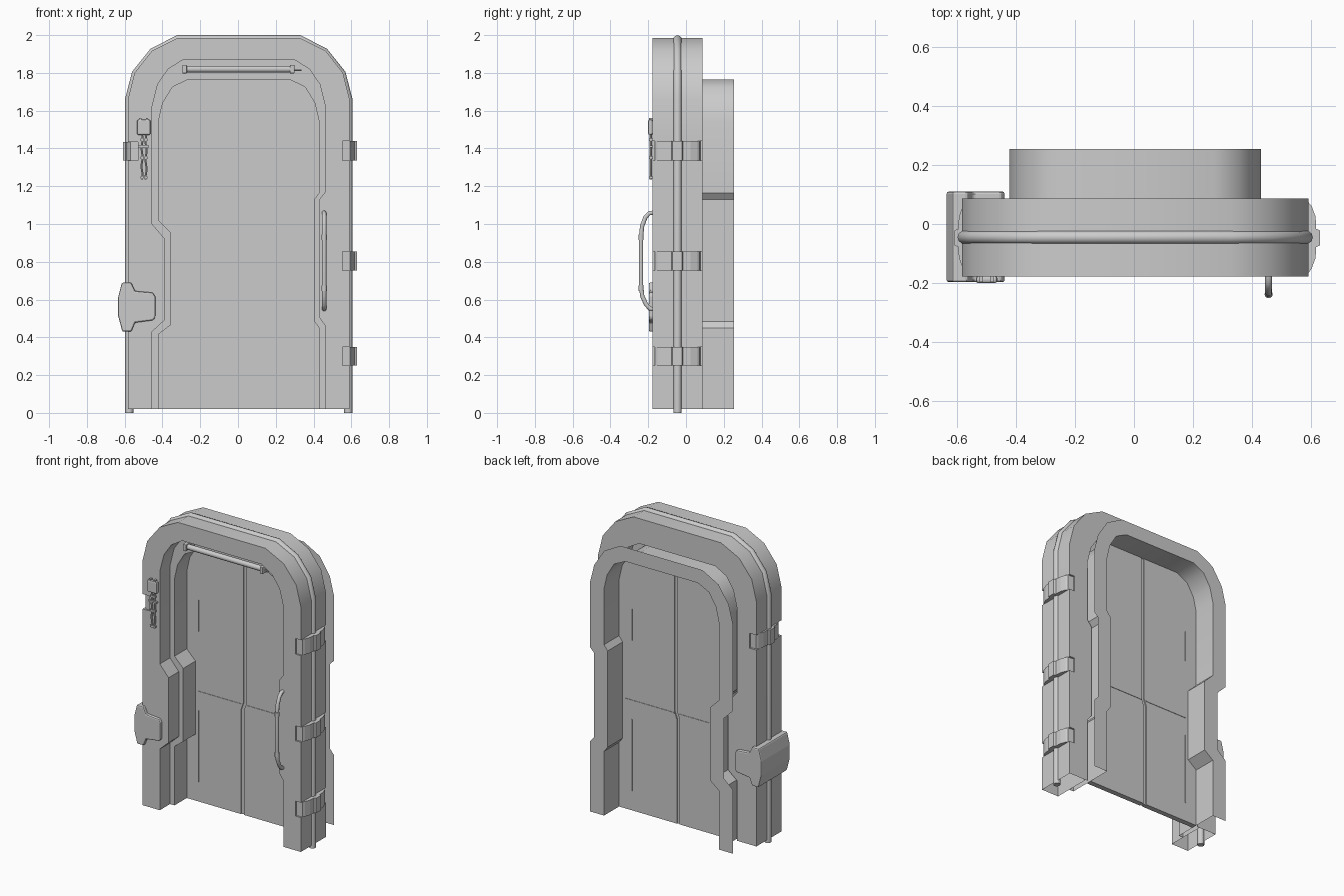
import bpy, bmesh, math

if "Cube" in bpy.data.objects:
    bpy.data.objects.remove(bpy.data.objects["Cube"])

CX = 0.008          # mirroring shift: the arches are centred slightly right of x = 0
BOT = 0.02


def finish(name, bm):
    bmesh.ops.remove_doubles(bm, verts=bm.verts, dist=0.0002)
    bmesh.ops.recalc_face_normals(bm, faces=bm.faces)
    me = bpy.data.meshes.new(name)
    bm.to_mesh(me)
    bm.free()
    ob = bpy.data.objects.new(name, me)
    bpy.context.collection.objects.link(ob)
    return ob


def smooth(ob, deg=35):
    bpy.ops.object.select_all(action='DESELECT')
    bpy.context.view_layer.objects.active = ob
    ob.select_set(True)
    bpy.ops.object.shade_smooth_by_angle(angle=math.radians(deg))


def arch(left_arc, left_low=(), right_low=()):
    """Open path: left foot, left jogs, arch, right jogs, right foot."""
    right_arc = [(CX - x, z) for x, z in reversed(left_arc)]
    foot = [(left_arc[0][0], BOT)]
    return foot + list(left_low) + list(left_arc) + right_arc + list(right_low) + [(right_arc[-1][0], BOT)]


def wall(bm, path, y0, y1):
    for a, b in zip(path, path[1:]):
        bm.faces.new([bm.verts.new(p) for p in
                      ((a[0], y0, a[1]), (b[0], y0, b[1]), (b[0], y1, b[1]), (a[0], y1, a[1]))])


def cap(bm, outer, inner, y):
    bm.faces.new([bm.verts.new((x, y, z)) for x, z in outer + inner[::-1]])


def prism(name, pts, lo, hi, axis='Y', bevel=0.0):
    """Closed polygon extruded along Y (points x,z) or Z (points x,y)."""
    bm = bmesh.new()
    pos = (lambda p, t: (p[0], t, p[1])) if axis == 'Y' else (lambda p, t: (p[0], p[1], t))
    a = [bm.verts.new(pos(p, lo)) for p in pts]
    b = [bm.verts.new(pos(p, hi)) for p in pts]
    bm.faces.new(a)
    bm.faces.new(b[::-1])
    n = len(pts)
    for i in range(n):
        bm.faces.new((a[i], b[i], b[(i + 1) % n], a[(i + 1) % n]))
    ob = finish(name, bm)
    if bevel:
        m = ob.modifiers.new("bevel", 'BEVEL')
        m.width, m.segments, m.limit_method = bevel, 2, 'ANGLE'
    return ob


def box(name, x0, x1, y0, y1, z0, z1, bevel=0.0):
    return prism(name, [(x0, z0), (x1, z0), (x1, z1), (x0, z1)], y0, y1, bevel=bevel)


def tube(name, pts, r, res=3):
    cu = bpy.data.curves.new(name, 'CURVE')
    cu.dimensions = '3D'
    cu.bevel_depth, cu.bevel_resolution, cu.use_fill_caps = r, res, True
    sp = cu.splines.new('POLY')
    sp.points.add(len(pts) - 1)
    for p, co in zip(sp.points, pts):
        p.co = (*co, 1)
    ob = bpy.data.objects.new(name, cu)
    bpy.context.collection.objects.link(ob)
    bpy.ops.object.select_all(action='DESELECT')
    bpy.context.view_layer.objects.active = ob
    ob.select_set(True)
    bpy.ops.object.convert(target='MESH')
    smooth(bpy.context.object, 40)


def notch(x, xi, bands):
    """Hinge cut-outs in the side of the outer frame path."""
    return [p for z0, z1 in bands for p in ((x, z0), (xi, z0), (xi, z1), (x, z1))]


# Profiles of the arches (x, z)
RIGHT_HINGES = [(.25, .35), (.755, .855), (1.335, 1.44)]
LEFT_HINGES = [(1.335, 1.435)]
outer = arch([(-.583, 1.66), (-.548, 1.80), (-.455, 1.918), (-.32, 1.985)],
             notch(-.583, -.53, LEFT_HINGES), notch(.591, .552, RIGHT_HINGES)[::-1])
opening = arch([(-.455, 1.62), (-.425, 1.74), (-.37, 1.82), (-.29, 1.87)],
               [(-.455, .43), (-.39, .49), (-.39, .925), (-.455, 1.0)],
               [(.463, 1.17), (.43, 1.13), (.43, .505), (.463, .46)])
inner = arch([(-.422, 1.54), (-.399, 1.64), (-.347, 1.725), (-.265, 1.765)],
             [(-.422, .415), (-.357, .465), (-.357, .955), (-.422, 1.02)],
             [(.43, 1.165), (.403, 1.13), (.403, .485), (.43, .45)])
flange = arch([(-.525, 1.56), (-.495, 1.68), (-.42, 1.795), (-.30, 1.86)],
              [(-.525, .45), (-.46, .505), (-.46, .91), (-.525, .975)],
              [(.533, 1.12), (.503, 1.09), (.503, .525), (.533, .49)])
lip = [((a[0] + b[0]) / 2, (a[1] + b[1]) / 2) for a, b in zip(opening, inner)]

# Main frame: hollow shell, open at the bottom, narrower at the rear
bm = bmesh.new()
wall(bm, outer, -.178, .087)
wall(bm, opening, -.178, .087)
cap(bm, outer, opening, -.178)
cap(bm, outer, opening, .087)
smooth(finish("door_frame", bm))
bm = bmesh.new()
cap(bm, opening, lip, .087)
finish("rear_lip", bm)

# Inner step, tunnel and thin rear flange
bm = bmesh.new()
cap(bm, opening, inner, -.07)
wall(bm, inner, -.07, .254)
cap(bm, flange, inner, .254)
smooth(finish("inner_liner", bm))

# Seal tube around the frame
seal = arch([(-.576, 1.66), (-.541, 1.796), (-.45, 1.91), (-.318, 1.978)])
tube("seal_tube", [(x, -.045, 0 if z == BOT else z) for x, z in seal], .022)

# Door core and two leaves divided by a stepped seam
prism("door_core", inner, .067, .088)
mid = len(inner) // 2
seam_l = [(-.02, BOT), (-.02, .72), (-.002, .77), (-.002, 1.765)]
seam_r = [(x + .022, z) for x, z in seam_l]
for side, y0, y1 in (("front", .06, .067), ("back", .088, .095)):
    prism("left_leaf_" + side, inner[:mid] + seam_l[::-1], y0, y1)
    prism("right_leaf_" + side, seam_r + inner[mid:], y0, y1)
    # hairline panel seams
    f0, f1 = y0 - .003, y1 + .003
    for s in (-1, 1):
        for z0, z1 in ((.15, .63), (1.16, 1.37)):
            box("panel_seam_" + side, s * .335 - .003, s * .335 + .003, f0, f1, z0, z1)
    box("cross_seam_left_" + side, -.34, -.018, f0, f1, .754, .760)
    box("cross_seam_right_" + side, .02, .38, f0, f1, .754, .760)

# Hinge clamps sitting in the frame notches: three right, one left
clamp = [(.55, -.168), (.592, -.165), (.602, -.15), (.615, -.115), (.617, -.078), (.63, -.072),
         (.63, -.022), (.617, -.016), (.615, .025), (.602, .06), (.592, .072), (.55, .076)]
for z0, z1 in RIGHT_HINGES:
    prism("hinge_right", clamp, z0, z1, 'Z')
for z0, z1 in LEFT_HINGES:
    prism("hinge_left", [(.022 - x, y) for x, y in clamp], z0, z1, 'Z')

# Lock housing wrapped around the left post
prism("lock_housing", [(-.615, .69), (-.565, .69), (-.545, .645), (-.45, .637), (-.438, .615),
                       (-.438, .505), (-.45, .49), (-.545, .478), (-.565, .43), (-.612, .43),
                       (-.635, .515), (-.635, .61)], -.197, .11, bevel=.008)

# Pull handle with collars
rail = [(1.06, -.17), (1.057, -.195), (1.035, -.215), (.99, -.232), (.93, -.238), (.68, -.238),
        (.62, -.232), (.575, -.212), (.553, -.192), (.548, -.17)]
tube("pull_handle", [(.456, y, z) for z, y in rail], .012)
for z in (.66, .93):
    tube("handle_collar", [(.456, -.238, z - .015), (.456, -.238, z + .015)], .014)

# Light bar above the door
tube("light_tube", [(-.27, -.14, 1.82), (.28, -.14, 1.82)], .018)
tube("light_pin", [(.28, -.14, 1.815), (.335, -.14, 1.815)], .004)
for x in (-.295, .275):
    box("light_cap", x, x + .024, -.165, -.07, 1.797, 1.842, bevel=.004)

# Key sensor with hanging cables on the left post
box("sensor_plate", -.535, -.463, -.2, -.176, 1.472, 1.552, bevel=.008)
for x in (-.517, -.482):
    box("sensor_tab", x - .006, x + .006, -.197, -.177, 1.545, 1.56)
for x, ph in ((-.508, 0.0), (-.487, 2.2)):
    tube("sensor_cable", [(x + .003 * math.sin(i * 1.3 + ph), -.186, 1.475 - i * .02) for i in range(13)],
         .006, 1)
    for z in (1.24, 1.345, 1.44):
        box("cable_clip", x - .009, x + .009, -.195, -.177, z, z + .012)
box("cable_bracket", -.53, -.47, -.193, -.177, 1.405, 1.415)
